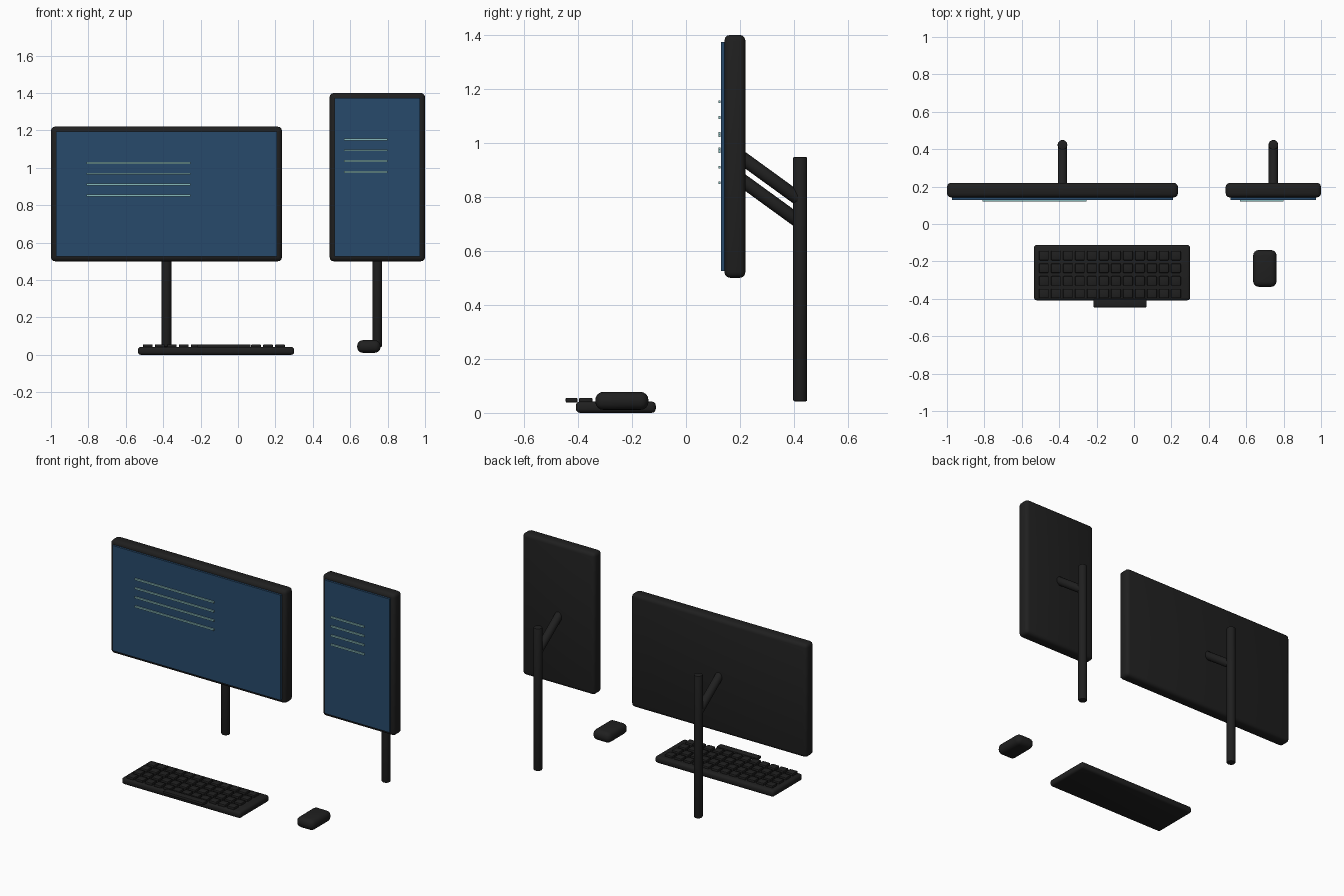
import bpy
import math
from mathutils import Vector

cube = bpy.data.objects.get("Cube")
if cube:
    bpy.data.objects.remove(cube)


def material(name, rgb, roughness):
    m = bpy.data.materials.new(name)
    m.use_nodes = True
    m.diffuse_color = (*rgb, 1)
    node = m.node_tree.nodes["Principled BSDF"]
    node.inputs["Base Color"].default_value = (*rgb, 1)
    node.inputs["Roughness"].default_value = roughness
    return m


black = material("black plastic", (0.014, 0.014, 0.014), 0.5)
blue = material("screen blue", (0.02, 0.067, 0.145), 0.5)
teal = material("text teal", (0.25, 0.5, 0.5), 0.5)


def finish(ob, name, mat, bevel, segments):
    ob.name = name
    ob.data.materials.append(mat)
    if bevel:
        mod = ob.modifiers.new("rounded edges", "BEVEL")
        mod.width = bevel
        mod.segments = segments
        mod.limit_method = "ANGLE"
        mod.angle_limit = math.radians(40)
        bpy.ops.object.modifier_apply(modifier=mod.name)
        bpy.ops.object.shade_smooth_by_angle(angle=math.radians(40))
    return ob


def box(name, x, y, z, mat, bevel=0, segments=3):
    """Box from (low, high) spans on each axis."""
    spans = (x, y, z)
    bpy.ops.mesh.primitive_cube_add(size=1, location=[(a + b) / 2 for a, b in spans])
    ob = bpy.context.object
    ob.scale = [b - a for a, b in spans]
    bpy.ops.object.transform_apply(location=False, rotation=False, scale=True)
    return finish(ob, name, mat, bevel, segments)


def rod(name, start, end, radius, bevel=0.005):
    """Round bar between two points."""
    a, b = Vector(start), Vector(end)
    bpy.ops.mesh.primitive_cylinder_add(vertices=20, radius=radius, depth=(b - a).length,
                                        location=(a + b) / 2)
    ob = bpy.context.object
    ob.rotation_euler = (b - a).to_track_quat("Z", "Y").to_euler()
    return finish(ob, name, black, bevel, 2)


def monitor(prefix, x, z, arm_z, text_x, text_top):
    border = 0.026
    middle = sum(x) / 2
    box(prefix + "_housing", x, (0.142, 0.22), z, black, 0.022)
    box(prefix + "_screen", (x[0] + border, x[1] - border), (0.129, 0.143),
        (z[0] + border, z[1] - border), blue)
    # Lines of text on the screen
    for i in range(4):
        low = text_top - 0.058 * i
        box(f"{prefix}_text_line_{i + 1}", text_x, (0.12, 0.1285), (low - 0.005, low + 0.005), teal)
    # Upright pole and sloping arm
    rod(prefix + "_pole", (middle, 0.423, 0.043), (middle, 0.423, 0.948), 0.026)
    rod(prefix + "_arm", (middle, 0.19, arm_z + 0.022), (middle, 0.423, arm_z - 0.147), 0.025)


monitor("wide_monitor", (-1, 0.235), (0.5, 1.22), 0.852, (-0.81, -0.255), 1.026)
monitor("tall_monitor", (0.49, 1), (0.5, 1.4), 0.935, (0.567, 0.8), 1.152)

# Keyboard with its rows of keys
box("keyboard_body", (-0.535, 0.3), (-0.408, -0.112), (0, 0.042), black, 0.015)
for row in range(4):
    for col in range(12):
        cx, cy = -0.482 + 0.0642 * col, -0.169 - 0.0675 * row
        box(f"key_{row + 1}_{col + 1}", (cx - 0.026, cx + 0.026), (cy - 0.025, cy + 0.025),
            (0.036, 0.056), black, 0.005, 2)
box("space_bar", (-0.217, 0.068), (-0.446, -0.402), (0.038, 0.056), black, 0.005, 2)

# Mouse
box("mouse", (0.637, 0.762), (-0.336, -0.139), (0.011, 0.078), black, 0.03, 4)
